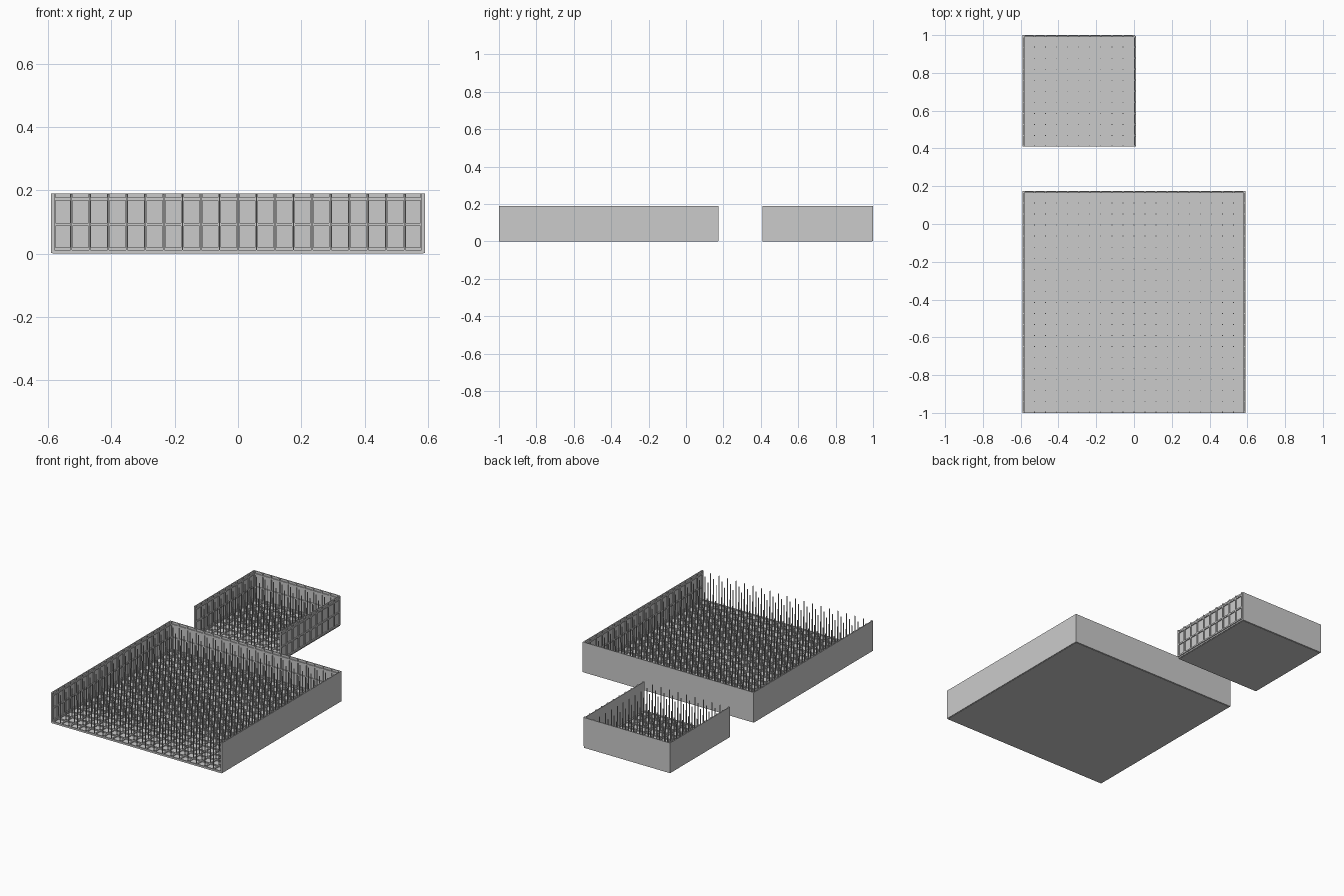
import bpy, bmesh

if "Cube" in bpy.data.objects:
    bpy.data.objects.remove(bpy.data.objects["Cube"])

T = 0.005      # sheet thickness
B = 0.006      # rib height
W = 0.009      # rib width
H = 0.19       # wall top
P = 0.0585     # grid pitch


def add_box(bm, lo, hi):
    v = [bm.verts.new((x, y, z)) for x in (lo[0], hi[0])
         for y in (lo[1], hi[1]) for z in (lo[2], hi[2])]
    for f in ((0, 1, 3, 2), (4, 6, 7, 5), (0, 4, 5, 1),
              (2, 3, 7, 6), (0, 2, 6, 4), (1, 5, 7, 3)):
        bm.faces.new([v[i] for i in f])


def make(name, boxes):
    bm = bmesh.new()
    for lo, hi in boxes:
        add_box(bm, lo, hi)
    me = bpy.data.meshes.new(name)
    bm.to_mesh(me)
    bm.free()
    bpy.context.collection.objects.link(bpy.data.objects.new(name, me))


def lines(start, n):
    return [start + P * i for i in range(n + 1)]


def tray(name, x0, y0, n, outer_ribs):
    x1, y1 = x0 + n * P, y0 + n * P
    xs, ys = lines(x0, n), lines(y0, n)
    cx = lambda x: min(max(x, x0 + W / 2), x1 - W / 2)
    cy = lambda y: min(max(y, y0 + W / 2), y1 - W / 2)

    # floor sheets, one per ten-cell tile
    tiles = [((x0 + i * P, y0 + j * P, 0), (x0 + (i + 10) * P, y0 + (j + 10) * P, T))
             for i in range(0, n, 10) for j in range(0, n, 10)]
    make(name + "_floor", tiles)

    # floor grid ribs
    ribs = [((cx(x) - W / 2, y0, T), (cx(x) + W / 2, y1, T + B)) for x in xs]
    ribs += [((x0, cy(y) - W / 2, T), (x1, cy(y) + W / 2, T + B)) for y in ys]
    make(name + "_floor_ribs", ribs)

    # thin upright pins at the grid crossings
    r = 0.002
    make(name + "_pins", [((cx(x) - r, cy(y) - r, T), (cx(x) + r, cy(y) + r, H - 0.002))
                          for x in xs[1:-1] for y in ys[:-1]])

    # side walls with ribs; ribs face +x (s = 1) or -x (s = -1)
    zs = (0.015, 0.092, 0.172)
    for side, wx, s in (("left", x0 - T, 1), ("right", x1, 1 if outer_ribs else -1)):
        make(name + "_%s_wall" % side,
             [((wx, y0 + j * P, 0.002), (wx + T, y0 + (j + 10) * P, H)) for j in range(0, n, 10)])
        a, b = (wx + T, wx + T + B) if s > 0 else (wx - B, wx)
        rb = [((a, cy(y) - W / 2, 0.012), (b, cy(y) + W / 2, H)) for y in ys]
        rb += [((a, y0, z - W / 2), (b, y1, z + W / 2)) for z in zs]
        make(name + "_%s_wall_ribs" % side, rb)

    # back wall with ribs facing the inside
    make(name + "_back_wall",
         [((x0 - T, y1, 0.002), (x1 + T, y1 + T, H))])
    rb = [((cx(x) - W / 2, y1 - B, 0.012), (cx(x) + W / 2, y1, H)) for x in xs]
    rb += [((x0, y1 - B, z - W / 2), (x1, y1, z + W / 2)) for z in zs]
    make(name + "_back_wall_ribs", rb)


# large tray in front, small tray behind; both open at the front
tray("large_tray", -0.585, -1.0, 20, False)
tray("small_tray", -0.585, 0.41, 10, True)
